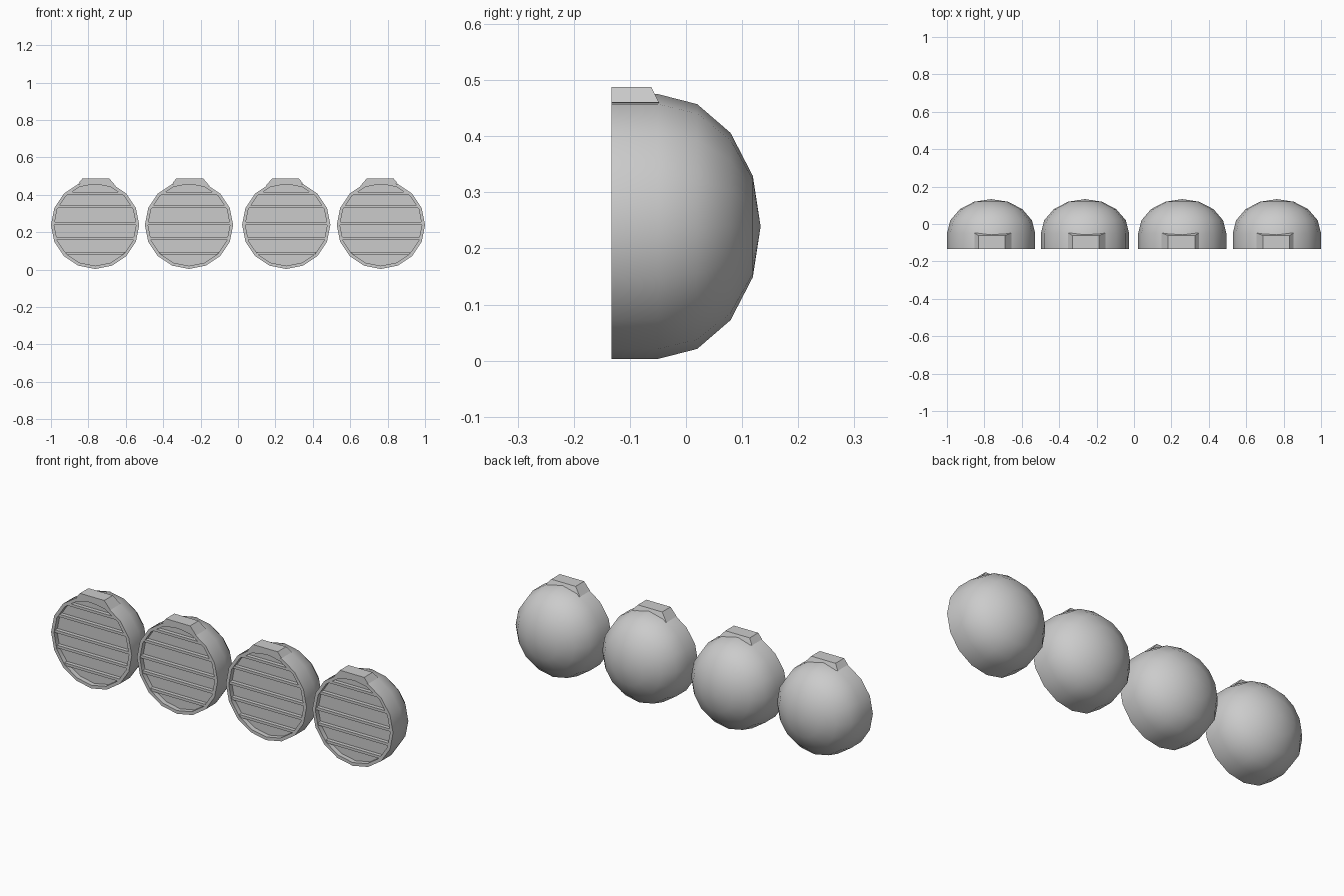
import bpy, bmesh, math

if "Cube" in bpy.data.objects:
    bpy.data.objects.remove(bpy.data.objects["Cube"])

R, ZC, FRONT, SEAM = 0.236, 0.239, -0.133, -0.05
INNER, FLOOR = 0.219, -0.108
SIDES = 16


def finish(bm, name, smooth=False):
    bmesh.ops.recalc_face_normals(bm, faces=bm.faces)
    me = bpy.data.meshes.new(name)
    bm.to_mesh(me)
    bm.free()
    ob = bpy.data.objects.new(name, me)
    bpy.context.collection.objects.link(ob)
    if smooth:
        bpy.ops.object.select_all(action='DESELECT')
        ob.select_set(True)
        bpy.context.view_layer.objects.active = ob
        bpy.ops.object.shade_smooth_by_angle(angle=math.radians(30))
    return ob


def prism(bm, front, back):
    # solid between two matching outlines
    a = [bm.verts.new(p) for p in front]
    b = [bm.verts.new(p) for p in back]
    bm.faces.new(a)
    bm.faces.new(b[::-1])
    n = len(a)
    for i in range(n):
        bm.faces.new((a[i], b[i], b[(i + 1) % n], a[(i + 1) % n]))


def half_width(z):
    # half width of the inner 16-sided opening at local height z
    pts = [(INNER * math.sin(i * math.tau / SIDES), INNER * math.cos(i * math.tau / SIDES))
           for i in range(SIDES // 2 + 1)]
    for (x0, z0), (x1, z1) in zip(pts, pts[1:]):
        if z1 <= z <= z0:
            return x0 + (x1 - x0) * (z0 - z) / (z0 - z1)
    return 0


def lamp(cx, side, label):
    # housing: recessed front, short barrel, domed back
    prof = [(INNER, FLOOR), (INNER, FRONT), (R, FRONT)]
    prof += [(R * math.cos(k * math.pi / 8), SEAM + 0.183 * math.sin(k * math.pi / 8))
             for k in range(4)]
    bm = bmesh.new()
    rings = [[bm.verts.new((cx + r * math.sin(i * math.tau / SIDES), y,
                            ZC + r * math.cos(i * math.tau / SIDES)))
              for i in range(SIDES)] for r, y in prof]
    for a, b in zip(rings, rings[1:]):
        for i in range(SIDES):
            j = (i + 1) % SIDES
            bm.faces.new((a[i], a[j], b[j], b[i]))
    bm.faces.new(rings[0])
    tip = bm.verts.new((cx, SEAM + 0.183, ZC))
    for i in range(SIDES):
        bm.faces.new((rings[-1][i], rings[-1][(i + 1) % SIDES], tip))
    finish(bm, "lamp_housing_" + label, True)

    # horizontal louvre slats across the opening
    bm = bmesh.new()
    for z in (0.408, 0.335, 0.246, 0.168, 0.087):
        lo, hi = z - 0.007 - ZC, z + 0.007 - ZC
        wl, wh = half_width(lo), half_width(hi)
        outline = [(-wl, lo), (wl, lo), (wh, hi), (-wh, hi)]
        prism(bm, [(cx + x, FRONT + 0.005, ZC + h) for x, h in outline],
              [(cx + x, FLOOR + 0.002, ZC + h) for x, h in outline])
    finish(bm, "louvre_slats_" + label)

    # mounting tab on top, mirrored on the right-hand pair
    bm = bmesh.new()
    outline = [(-0.09, 0.46), (0.11, 0.447), (0.075, 0.488), (-0.067, 0.488)]
    front = [(cx + side * x, FRONT, z) for x, z in outline]
    back = [(cx + side * x, -0.062 if z > 0.48 else -0.048, z) for x, z in outline]
    prism(bm, front, back)
    finish(bm, "mounting_tab_" + label)


for cx, side, label in ((-0.764, 1, "far_left"), (-0.262, 1, "left"),
                        (0.258, -1, "right"), (0.764, -1, "far_right")):
    lamp(cx, side, label)
